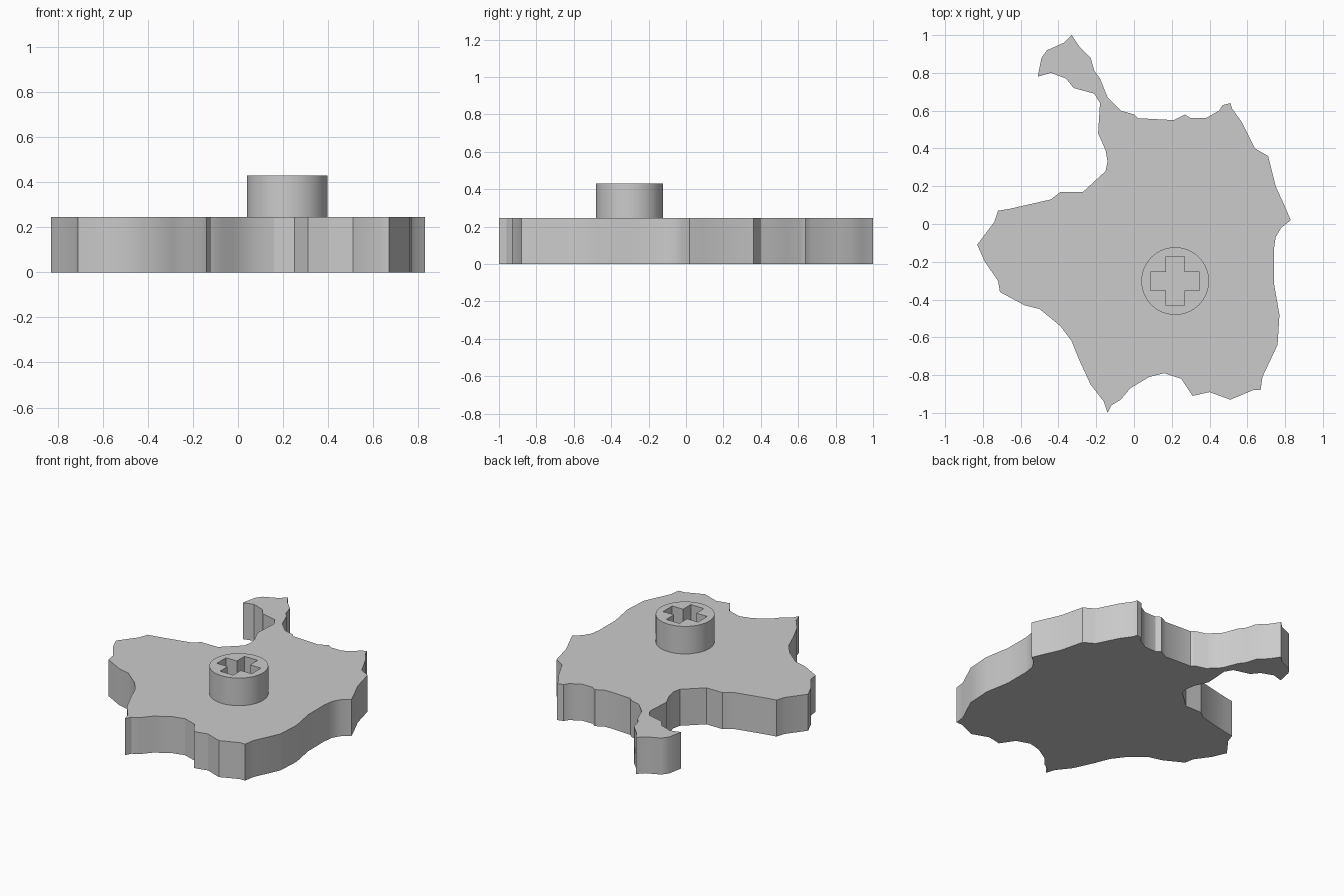
import bpy
import bmesh
import math
from mathutils import Vector

default_cube = bpy.data.objects.get("Cube")
if default_cube:
    bpy.data.objects.remove(default_cube, do_unlink=True)

PLATE_TOP = 0.245
STUD_TOP = 0.43
STUD_CENTRE = Vector((0.218, -0.302))
STUD_RADIUS = 0.179

# Irregular plate outline in hundredths of a unit, clockwise from the back tip
PLATE_OUTLINE = [
    # back edge
    (-33, 100), (-29, 94), (-23, 88), (-21, 81), (-18, 77), (-14, 67),
    (-7, 60), (0, 58), (2, 56), (21, 55), (27, 58), (30, 56), (38, 56),
    (45, 60), (47, 63), (51, 64), (52, 61),
    # left edge
    (57, 54), (62, 44), (64, 40), (71, 36), (75, 20), (80, 9), (83, 2),
    (78, -2), (75, -7), (74, -14), (74, -31), (77, -48), (76, -64),
    (68, -81), (67, -88),
    # front edge
    (63, -88), (51, -93), (40, -89), (31, -91), (25, -82), (16, -79),
    (8, -81), (-2, -87), (-7, -93), (-12, -96), (-14, -100), (-16, -94),
    (-23, -85), (-29, -72), (-33, -62), (-39, -54), (-50, -45),
    # right edge
    (-58, -43), (-71, -36), (-72, -30), (-79, -20), (-83, -11), (-74, 1),
    (-72, 7), (-66, 8), (-44, 13), (-39, 17), (-27, 17), (-15, 28),
    (-14, 33), (-15, 39), (-19, 48), (-18, 64), (-21, 69),
    # hooked arm
    (-32, 72), (-36, 77), (-44, 80), (-51, 78), (-49, 88), (-46, 92),
    (-37, 96),
]


def make_material(name, colour):
    material = bpy.data.materials.new(name)
    material.use_nodes = True
    material.diffuse_color = colour
    material.node_tree.nodes["Principled BSDF"].inputs["Base Color"].default_value = colour
    return material


def circle_loop(centre, radius, segments):
    angles = [math.tau * i / segments for i in range(segments)]
    return [centre + radius * Vector((math.cos(a), math.sin(a))) for a in angles]


def cross_loop(centre, reach, half_width):
    """Plus-shaped loop: one arm's corners turned through four quarters."""
    arm = [(half_width, half_width), (reach, half_width), (reach, -half_width)]
    points = []
    for quarter in range(4):
        turn = -quarter * math.pi / 2
        for x, y in arm:
            points.append(centre + Vector((
                x * math.cos(turn) - y * math.sin(turn),
                x * math.sin(turn) + y * math.cos(turn))))
    return points


def extrude_profile(name, loops, bottom, top, material):
    """Fill the flat loops (inner loops become holes) and raise them."""
    bm = bmesh.new()
    edges = []
    for loop in loops:
        verts = [bm.verts.new((p[0], p[1], bottom)) for p in loop]
        edges += [bm.edges.new((a, b)) for a, b in zip(verts, verts[1:] + verts[:1])]
    bmesh.ops.triangle_fill(bm, edges=edges, use_beauty=True, normal=(0, 0, 1))
    raised = bmesh.ops.extrude_face_region(bm, geom=bm.faces[:], use_keep_orig=True)
    moved = [g for g in raised["geom"] if isinstance(g, bmesh.types.BMVert)]
    bmesh.ops.translate(bm, verts=moved, vec=(0, 0, top - bottom))
    bmesh.ops.recalc_face_normals(bm, faces=bm.faces[:])

    mesh = bpy.data.meshes.new(name)
    bm.to_mesh(mesh)
    bm.free()
    mesh.materials.append(material)
    part = bpy.data.objects.new(name, mesh)
    bpy.context.collection.objects.link(part)

    # Smooth gentle bends, keep corners sharp
    bpy.ops.object.select_all(action="DESELECT")
    part.select_set(True)
    bpy.context.view_layer.objects.active = part
    bpy.ops.object.shade_smooth_by_angle(angle=math.radians(30))
    return part


grey = make_material("plain grey", (0.6, 0.6, 0.6, 1))

# Flat plate with the irregular coastline-like edge
outline = [Vector(p) / 100 for p in PLATE_OUTLINE]
extrude_profile("plate", [outline], 0, PLATE_TOP, grey)

# Round stud with a cross-shaped socket down to the plate
stud_loops = [
    circle_loop(STUD_CENTRE, STUD_RADIUS, 64),
    cross_loop(STUD_CENTRE, 0.13, 0.049),
]
extrude_profile("stud", stud_loops, PLATE_TOP, STUD_TOP, grey)
